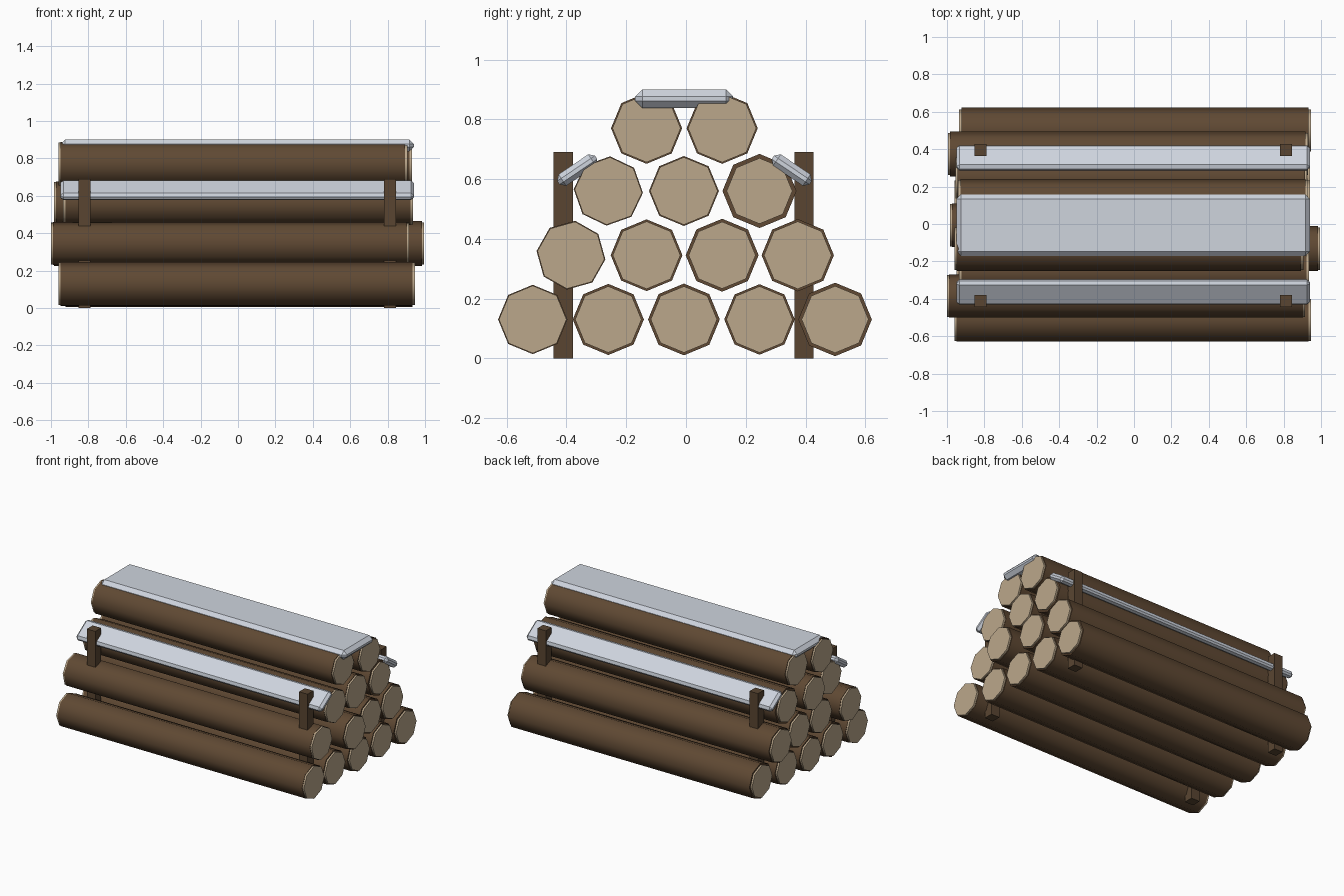
import bpy, bmesh, math
from mathutils import Matrix, Vector

cube = bpy.data.objects.get("Cube")
if cube:
    bpy.data.objects.remove(cube, do_unlink=True)


def material(name, rgb):
    m = bpy.data.materials.new(name)
    m.use_nodes = True
    m.diffuse_color = (*rgb, 1)
    m.node_tree.nodes["Principled BSDF"].inputs["Base Color"].default_value = (*rgb, 1)
    return m


bark = material("bark_brown", (0.115, 0.066, 0.033))
wood = material("cut_wood_tan", (0.50, 0.39, 0.26))
post_brown = material("post_brown", (0.10, 0.060, 0.031))
metal = material("pale_grey", (0.62, 0.66, 0.73))


def finish(name, bm, mats):
    me = bpy.data.meshes.new(name)
    bmesh.ops.recalc_face_normals(bm, faces=bm.faces[:])
    bm.to_mesh(me)
    bm.free()
    ob = bpy.data.objects.new(name, me)
    for m in mats:
        me.materials.append(m)
    bpy.context.collection.objects.link(ob)
    return ob


def log(name, y, z, x0, x1, r, cap, tilt=0):
    """Eight-sided log along x: bark body with a thin cut-wood disc on each end."""
    bm = bmesh.new()
    rim = 0.012
    rings = []
    for x, rad in ((x0, cap), (x0 + rim, cap), (x0 + rim, r),
                   (x1 - rim, r), (x1 - rim, cap), (x1, cap)):
        ring = []
        for i in range(8):
            a = math.radians(tilt) + i * math.pi / 4
            ring.append(bm.verts.new((x, y + rad * math.cos(a), z + rad * math.sin(a))))
        rings.append(ring)
    for k, (a, b) in enumerate(zip(rings, rings[1:])):
        for i in range(8):
            j = (i + 1) % 8
            f = bm.faces.new((a[i], a[j], b[j], b[i]))
            f.material_index = 1 if k in (0, 4) else 0
            f.smooth = True
    for ring in (rings[0], rings[-1]):
        bm.faces.new(ring).material_index = 1
    ob = finish(name, bm, (bark, wood))
    bpy.context.view_layer.objects.active = ob
    ob.select_set(True)
    bpy.ops.object.shade_smooth_by_angle(angle=math.radians(60))
    ob.select_set(False)


def box(name, centre, size, mat, angle=0, bevel=0):
    bm = bmesh.new()
    bmesh.ops.create_cube(bm, size=1)
    bmesh.ops.scale(bm, vec=size, verts=bm.verts[:])
    if bevel:
        bmesh.ops.bevel(bm, geom=bm.edges[:], offset=bevel, segments=1, affect='EDGES')
    bm.transform(Matrix.Translation(Vector(centre)) @ Matrix.Rotation(angle, 4, 'X'))
    return finish(name, bm, (mat,))


# Stacked logs, each row front to back: (left end, right end, radius, cap radius, tilt)
rows = [
    (-0.513, 0.13, [(-0.96, 0.945, 0.116, 0.113, 0), (-0.95, 0.93, 0.119, 0.111, 0),
                    (-0.96, 0.94, 0.120, 0.111, 0), (-0.95, 0.94, 0.118, 0.111, 0),
                    (-0.935, 0.945, 0.123, 0.112, 0)]),
    (-0.385, 0.345, [(-1.0, 0.915, 0.116, 0.113, -7), (-0.95, 0.995, 0.120, 0.113, 0),
                     (-0.96, 0.94, 0.122, 0.112, 0), (-0.995, 0.93, 0.121, 0.113, 0)]),
    (-0.26, 0.56, [(-0.935, 0.935, 0.116, 0.113, -3), (-0.985, 0.92, 0.117, 0.113, 0),
                   (-0.955, 0.925, 0.124, 0.110, 0)]),
    (-0.132, 0.77, [(-0.96, 0.905, 0.119, 0.114, 0), (-0.94, 0.93, 0.119, 0.114, 0)]),
]
for r, (y, z, logs) in enumerate(rows):
    for i, (x0, x1, rad, cap, tilt) in enumerate(logs):
        log(f"log_row{r + 1}_{i + 1}", y + i * 0.253, z, x0, x1, rad, cap, tilt)

# Upright posts and leaning side planks, front and back
for side, y, lean in (("front", -0.411, 1), ("back", 0.395, -1)):
    for end, x in (("right", -0.82), ("left", 0.812)):
        box(f"{side}_{end}_post", (x, y, 0.345), (0.065, 0.064, 0.69), post_brown)
    box(f"{side}_plank", (-0.005, -0.364 if lean > 0 else 0.354, 0.63),
        (1.89, 0.152, 0.046), metal, lean * math.radians(34), 0.016)

# Wide plank across the top
box("top_plank", (-0.005, -0.006, 0.869), (1.89, 0.328, 0.062), metal, 0, 0.024)
